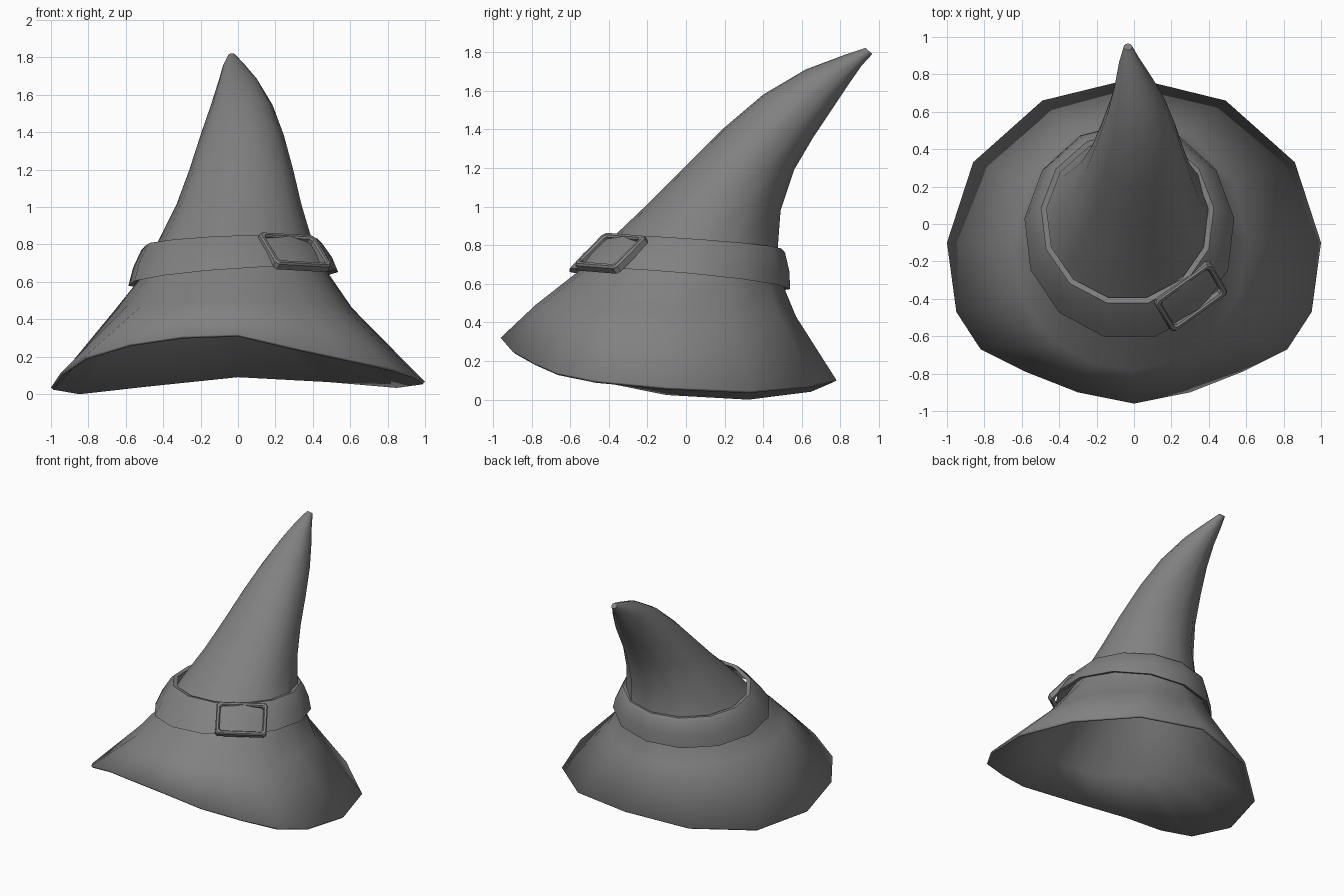
import bpy, bmesh, math
from mathutils import Vector

cube = bpy.data.objects.get("Cube")
if cube:
    bpy.data.objects.remove(cube)

felt = bpy.data.materials.new("grey_felt")
felt.use_nodes = True
GREY = (0.22, 0.22, 0.22, 1)
felt.diffuse_color = GREY
felt.node_tree.nodes["Principled BSDF"].inputs["Base Color"].default_value = GREY


def finish(bm, name, angle):
    """Turn a bmesh into a smooth-shaded object."""
    bmesh.ops.recalc_face_normals(bm, faces=bm.faces)
    mesh = bpy.data.meshes.new(name)
    bm.to_mesh(mesh)
    bm.free()
    mesh.materials.append(felt)
    obj = bpy.data.objects.new(name, mesh)
    bpy.context.collection.objects.link(obj)
    bpy.ops.object.select_all(action='DESELECT')
    obj.select_set(True)
    bpy.context.view_layer.objects.active = obj
    bpy.ops.object.shade_smooth_by_angle(angle=math.radians(angle))
    return obj


def loft(bm, rings, closed=False):
    """Bridge successive rings of points with quads."""
    loops = [[bm.verts.new(p) for p in ring] for ring in rings]
    pairs = list(zip(loops, loops[1:]))
    if closed:
        pairs.append((loops[-1], loops[0]))
    for a, b in pairs:
        for i in range(len(a)):
            j = (i + 1) % len(a)
            bm.faces.new((a[i], a[j], b[j], b[i]))
    return loops


# Brim edge: one half as (x, y, height on +x, height on -x), mirrored
half = [(0.3, -0.9, 0.25, 0.31), (0.58, -0.79, 0.19, 0.27), (0.82, -0.67, 0.14, 0.2),
        (0.95, -0.47, 0.1, 0.11), (1, -0.1, 0.065, 0.035),
        (0.86, 0.33, 0.045, 0.01), (0.49, 0.66, 0.075, 0.05)]
rim = [Vector((0, -0.96, 0.32))]
rim += [Vector((x, y, right)) for x, y, right, left in half]
rim += [Vector((0, 0.78, 0.1))]
rim += [Vector((-x, y, left)) for x, y, right, left in reversed(half)]
spokes = [Vector((p.x, (p.y + 0.09) / 0.87)).normalized() for p in rim]

# Crown sections: front y, z; back y, z; side x limits
sections = [
    (-0.78, 0.49, 0.57, 0.43, -0.65, 0.61),
    (-0.55, 0.67, 0.5, 0.6, -0.51, 0.49),
    (-0.38, 0.84, 0.475, 0.78, -0.43, 0.4),
    (-0.17, 1.04, 0.49, 0.98, -0.33, 0.34),
    (0, 1.21, 0.56, 1.19, -0.26, 0.295),
    (0.2, 1.41, 0.66, 1.36, -0.2, 0.245),
    (0.4, 1.58, 0.76, 1.51, -0.145, 0.185),
    (0.62, 1.71, 0.84, 1.63, -0.105, 0.11),
    (0.82, 1.785, 0.91, 1.73, -0.08, 0.035),
    (0.93, 1.822, 0.965, 1.79, -0.055, -0.01),
]
rings = [rim]
for fy, fz, by, bz, xl, xr in sections:
    rings.append([((xl + xr) / 2 + s.x * (xr - xl) / 2,
                   (fy + by) / 2 + s.y * (by - fy) / 2,
                   (fz + bz) / 2 + s.y * (bz - fz) / 2) for s in spokes])
bm = bmesh.new()
bm.faces.new(loft(bm, rings)[-1])
hat = finish(bm, "hat_body", 45)
shell = hat.modifiers.new("thickness", 'SOLIDIFY')
shell.thickness = 0.018
shell.offset = -1

# Flared, slightly tilted band around the crown
SIDES = 13


def band_ring(cx, cy, cz, rx, ry, lean_x, lean_y):
    ring = []
    for i in range(SIDES):
        a = -math.pi / 2 + (i + 0.5) * math.tau / SIDES
        x, y = rx * math.cos(a), ry * math.sin(a)
        ring.append((cx + x, cy + y, cz + lean_x * x + lean_y * y))
    return ring


bm = bmesh.new()
loft(bm, [
    band_ring(-0.025, -0.04, 0.622, 0.565, 0.58, 0.065, -0.085),
    band_ring(-0.03, -0.005, 0.71, 0.535, 0.54, 0.055, -0.08),
    band_ring(-0.035, 0.028, 0.795, 0.485, 0.485, 0.04, -0.07),
    band_ring(-0.035, 0.03, 0.815, 0.465, 0.465, 0.04, -0.07),
    band_ring(-0.035, 0.03, 0.81, 0.435, 0.435, 0.04, -0.07),
    band_ring(-0.025, -0.035, 0.632, 0.53, 0.545, 0.065, -0.085),
], closed=True)
finish(bm, "hat_band", 40)

# Rectangular buckle frame lying against the band
corners = [Vector(p) for p in ((0.1, -0.41, 0.85), (0.2, -0.575, 0.685),
                               (0.5, -0.36, 0.665), (0.4, -0.195, 0.835))]
center = sum(corners, Vector()) / 4
out = (corners[1] - corners[0]).cross(corners[3] - corners[0]).normalized()


def frame_ring(scale_along, scale_across, lift):
    along = (corners[3] + corners[2] - corners[0] - corners[1]) / 4 * scale_along
    across = (corners[1] + corners[2] - corners[0] - corners[3]) / 4 * scale_across
    # Clipped corners give the frame its rounded outline
    pts = [(-1, -0.85), (-1, 0.85), (-0.9, 1), (0.9, 1),
           (1, 0.85), (1, -0.85), (0.9, -1), (-0.9, -1)]
    return [center + along * u + across * v + out * lift for u, v in pts]


bm = bmesh.new()
loft(bm, [frame_ring(1, 1, -0.02), frame_ring(1, 1, 0.015),
          frame_ring(0.96, 0.94, 0.025), frame_ring(0.88, 0.83, 0.025),
          frame_ring(0.84, 0.77, 0.015), frame_ring(0.84, 0.77, -0.02)], closed=True)
finish(bm, "buckle_frame", 35)
